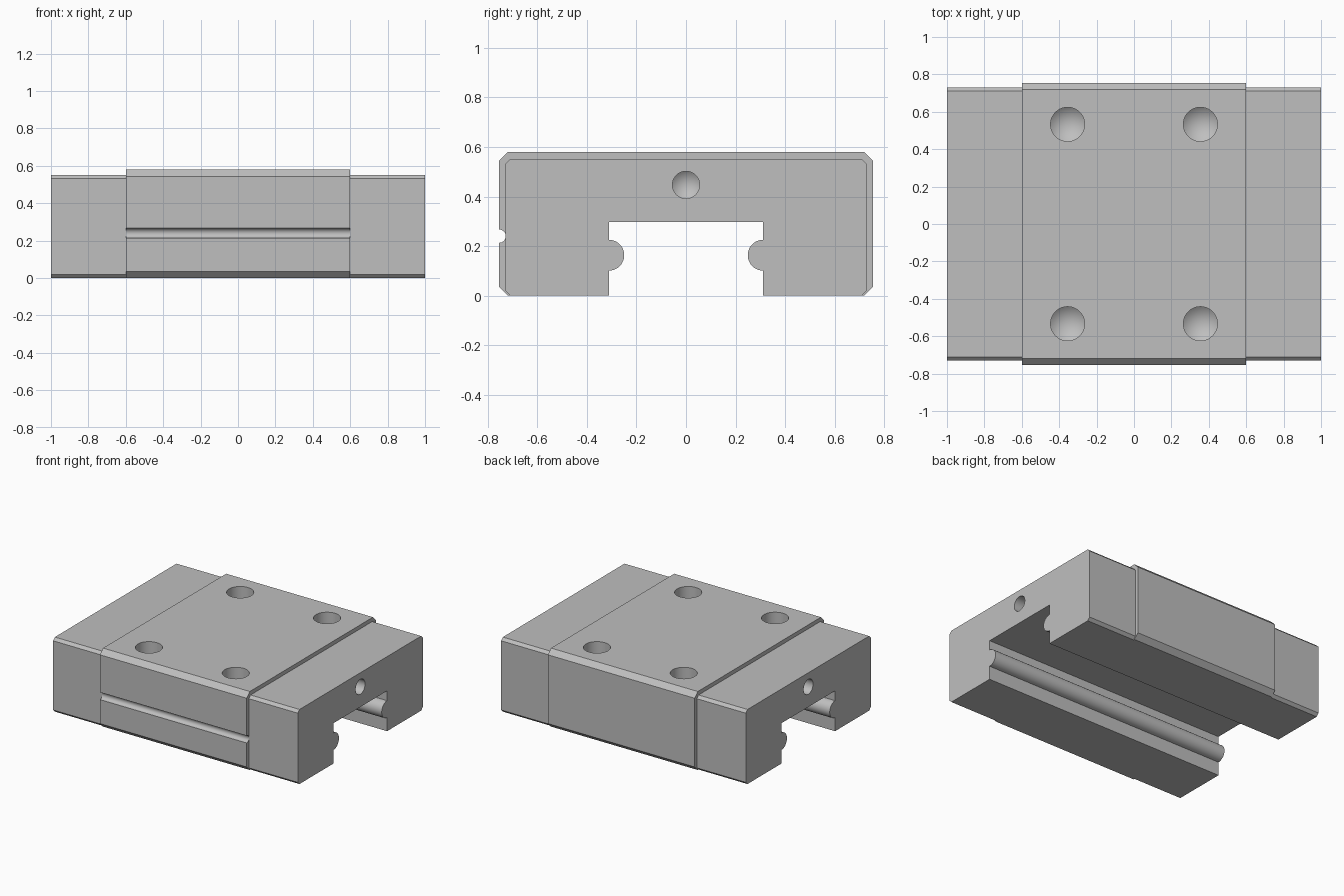
import bpy, bmesh
from math import sin, cos, pi, radians
from mathutils import Matrix, Vector

cube = bpy.data.objects.get("Cube")
if cube:
    bpy.data.objects.remove(cube)

STEEL = (0.52, 0.52, 0.52, 1)
steel = bpy.data.materials.new("steel grey")
steel.use_nodes = True
steel.diffuse_color = STEEL
steel.node_tree.nodes["Principled BSDF"].inputs["Base Color"].default_value = STEEL


def arc(y, z, radius, start, end, steps=20):
    """Points of an arc in the y-z plane, angles in degrees."""
    angles = [radians(start + (end - start) * i / steps) for i in range(steps + 1)]
    return [(y + radius * cos(a), z + radius * sin(a)) for a in angles]


def section(half_width, height, chamfer, groove=False):
    """Chamfered block with a channel below and a round bead on each channel wall."""
    w, h, c = half_width, height, chamfer
    channel, ceiling, bead_z, bead_r = 0.312, 0.298, 0.163, 0.0625
    right = [(channel, ceiling)]
    right += arc(channel, bead_z, bead_r, 90, 270)
    right += [(channel, 0), (w - c, 0), (w, c), (w, h - c), (w - c, h)]
    left = [(-y, z) for y, z in reversed(right)]
    if groove:
        left[2:2] = arc(-w, 0.24, 0.027, 90, -90, 16)
    return right + left


def extrude(name, points, x0, x1):
    bm = bmesh.new()
    face = bm.faces.new([bm.verts.new((x0, y, z)) for y, z in points])
    moved = bmesh.ops.extrude_face_region(bm, geom=[face], use_keep_orig=True)
    verts = [v for v in moved["geom"] if isinstance(v, bmesh.types.BMVert)]
    bmesh.ops.translate(bm, verts=verts, vec=(x1 - x0, 0, 0))
    bmesh.ops.recalc_face_normals(bm, faces=bm.faces)
    return finish(name, bm)


def finish(name, bm):
    mesh = bpy.data.meshes.new(name)
    bm.to_mesh(mesh)
    bm.free()
    mesh.materials.append(steel)
    obj = bpy.data.objects.new(name, mesh)
    bpy.context.collection.objects.link(obj)
    return obj


def add_drill(bm, mouth, direction, radius, depth):
    """Drill bit: a cylinder with a conical tip, entering at mouth."""
    turn = Vector((0, 0, 1)).rotation_difference(Vector(direction)).to_matrix().to_4x4()
    place = Matrix.Translation(mouth) @ turn
    rings = []
    for z in (-0.05, depth):
        rings.append([bm.verts.new(place @ Vector((radius * cos(i * pi / 20),
                                                   radius * sin(i * pi / 20), z)))
                      for i in range(40)])
    tip = bm.verts.new(place @ Vector((0, 0, depth + radius * 0.8)))
    low, high = rings
    bm.faces.new(low[::-1])
    for i in range(40):
        j = (i + 1) % 40
        bm.faces.new((low[i], low[j], high[j], high[i]))
        bm.faces.new((high[i], high[j], tip))


def drill(obj, holes):
    bm = bmesh.new()
    for hole in holes:
        add_drill(bm, *hole)
    bmesh.ops.recalc_face_normals(bm, faces=bm.faces)
    cutter = finish("hole_cutter", bm)
    cutter.hide_render = True
    mod = obj.modifiers.new("holes", 'BOOLEAN')
    mod.operation = 'DIFFERENCE'
    mod.solver = 'EXACT'
    mod.object = cutter
    bpy.ops.object.select_all(action='DESELECT')
    obj.select_set(True)
    bpy.context.view_layer.objects.active = obj
    bpy.ops.object.modifier_apply(modifier=mod.name)
    bpy.data.objects.remove(cutter)
    bpy.ops.object.shade_smooth_by_angle(angle=radians(30))


# Carriage body with four mounting holes and a groove along the front
body = extrude("carriage_body", section(0.755, 0.58, 0.036, groove=True), -0.6, 0.6)
drill(body, [((x, y, 0.58), (0, 0, -1), 0.091, 0.25)
             for x in (-0.355, 0.355) for y in (-0.533, 0.533)])

# End caps, each with a port hole in its outer face
for side, s in (("left", 1), ("right", -1)):
    cap = extrude(side + "_end_cap", section(0.73, 0.551, 0.02), 0.6 * s, s)
    drill(cap, [((s, 0, 0.447), (-s, 0, 0), 0.055, 0.15)])
